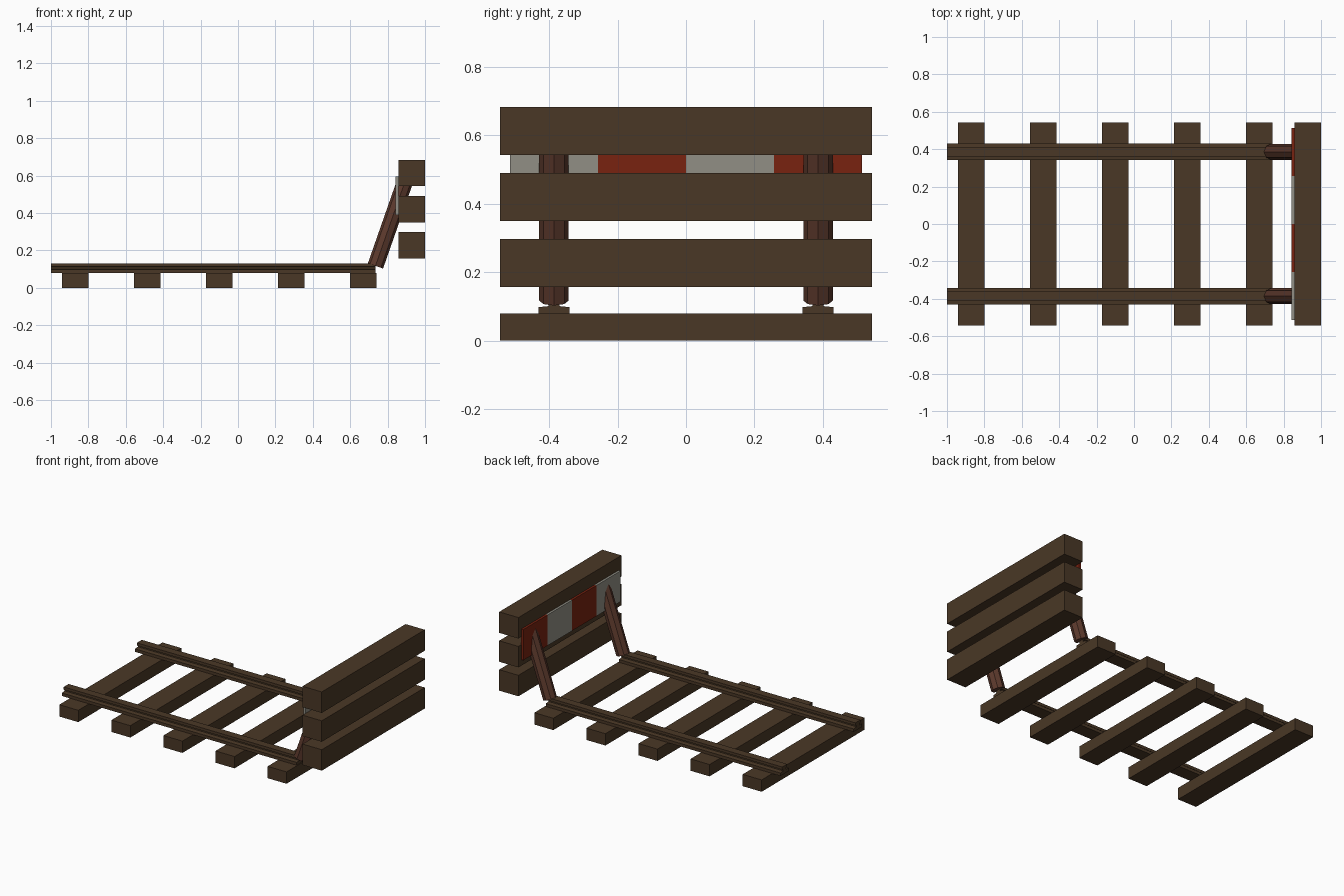
import bpy, bmesh, math
from mathutils import Vector

if "Cube" in bpy.data.objects:
    bpy.data.objects.remove(bpy.data.objects["Cube"])


def material(name, rgb):
    m = bpy.data.materials.new(name)
    m.diffuse_color = (*rgb, 1)
    m.use_nodes = True
    m.node_tree.nodes["Principled BSDF"].inputs["Base Color"].default_value = m.diffuse_color
    return m


BROWN = material("dark_brown", (0.068, 0.039, 0.019))
RUST = material("rusty_brown", (0.110, 0.042, 0.026))
RED = material("signal_red", (0.190, 0.016, 0.005))
GREY = material("pale_grey", (0.285, 0.275, 0.235))


def add_object(name, bm, mat):
    bmesh.ops.recalc_face_normals(bm, faces=bm.faces)
    me = bpy.data.meshes.new(name)
    bm.to_mesh(me)
    bm.free()
    me.materials.append(mat)
    ob = bpy.data.objects.new(name, me)
    bpy.context.collection.objects.link(ob)
    return ob


def box(name, lo, hi, mat):
    bm = bmesh.new()
    bmesh.ops.create_cube(bm, size=1)
    for v in bm.verts:
        v.co = [(a + b) / 2 + c * (b - a) for a, b, c in zip(lo, hi, v.co)]
    return add_object(name, bm, mat)


def extrude(name, ring, offset, mat):
    bm = bmesh.new()
    face = bm.faces.new([bm.verts.new(p) for p in ring])
    res = bmesh.ops.extrude_face_region(bm, geom=[face], use_keep_orig=True)
    verts = [g for g in res["geom"] if isinstance(g, bmesh.types.BMVert)]
    bmesh.ops.translate(bm, verts=verts, vec=offset)
    return add_object(name, bm, mat)


# Sleepers
for i in range(5):
    x = -0.87 + i * 0.385
    box(f"sleeper_{i + 1}", (x - 0.07, -0.544, 0), (x + 0.07, 0.544, 0.079), BROWN)

# Rails (wide foot, thin web, head) and leaning octagonal struts
half = [(0.045, 0.078), (0.045, 0.098), (0.016, 0.101), (0.016, 0.110),
        (0.026, 0.113), (0.026, 0.131)]
profile = half + [(-y, z) for y, z in reversed(half)]
bottom, top = Vector((0.735, 0, 0.117)), Vector((0.903, 0, 0.597))
axis = (top - bottom).normalized()
across = Vector((axis.z, 0, -axis.x))
for side, s in (("front", -1), ("back", 1)):
    cy = 0.386 * s
    extrude(f"{side}_rail", [(-1, cy + y, z) for y, z in profile], (1.735, 0, 0), BROWN)
    ring = []
    for k in range(8):
        a = k * math.pi / 4
        ring.append(bottom + across * (0.043 * math.cos(a))
                    + Vector((0, cy + 0.043 * math.sin(a), 0)))
    extrude(f"{side}_strut", ring, top - bottom, RUST)

# Buffer beams
for i in range(3):
    z = 0.157 + i * 0.193
    box(f"buffer_beam_{i + 1}", (0.858, -0.544, z), (1.0, 0.544, z + 0.14), BROWN)

# Striped warning board
for i in range(4):
    y = -0.514 + i * 0.257
    box(f"warning_stripe_{i + 1}", (0.843, y, 0.39), (0.859, y + 0.257, 0.595),
        RED if i % 2 else GREY)
